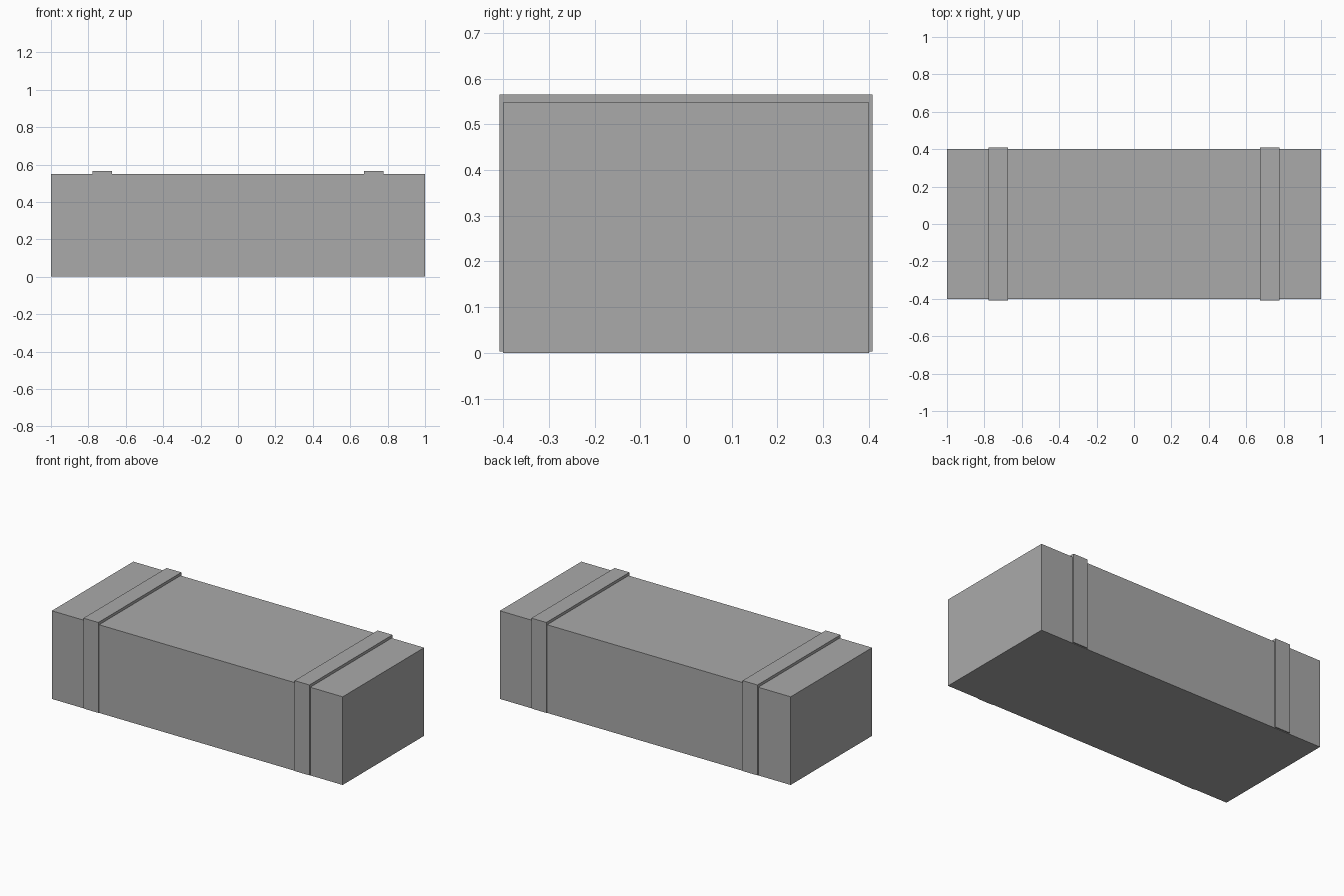
import bpy

if "Cube" in bpy.data.objects:
    bpy.data.objects.remove(bpy.data.objects["Cube"])

grey = bpy.data.materials.new("plain grey")
grey.diffuse_color = (0.4, 0.4, 0.4, 1)
grey.use_nodes = True
grey.node_tree.nodes["Principled BSDF"].inputs["Base Color"].default_value = grey.diffuse_color


def box(name, x, width, depth, bottom, top):
    """Flat-faced box centred on y = 0."""
    bpy.ops.mesh.primitive_cube_add(size=1, location=(x, 0, (bottom + top) / 2))
    ob = bpy.context.object
    ob.name = name
    ob.scale = (width, depth, top - bottom)
    bpy.ops.object.transform_apply(location=False, rotation=False, scale=True)
    ob.data.materials.append(grey)
    return ob


# Main body of the crate
box("crate_body", 0, 2.0, 0.8, 0, 0.548)

# Raised bands wrapped around each end
for side, name in ((-1, "left_band"), (1, "right_band")):
    box(name, side * 0.726, 0.102, 0.816, 0.003, 0.565)
